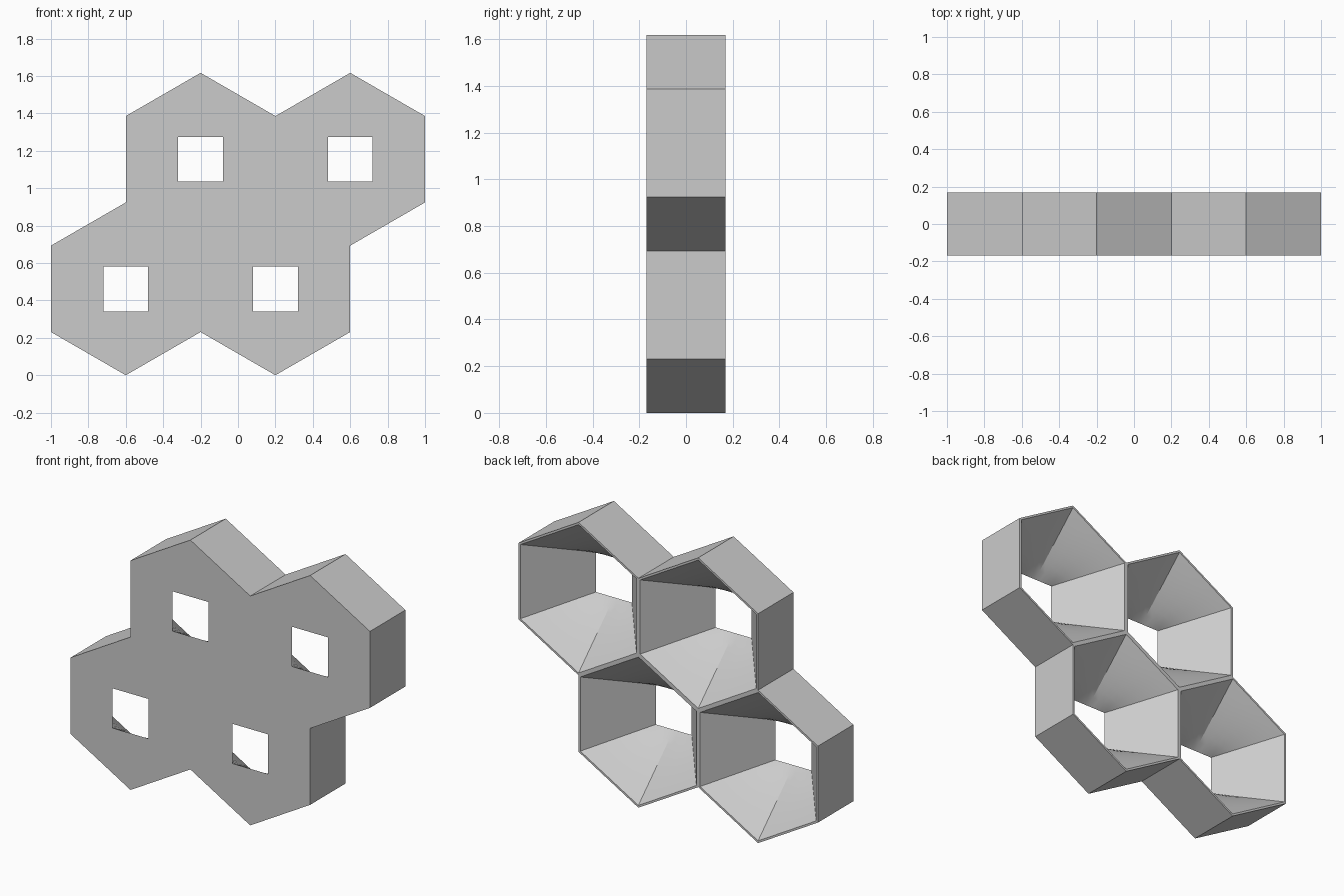
import bpy
import bmesh
import math
from mathutils import Vector

cube = bpy.data.objects.get("Cube")
if cube:
    bpy.data.objects.remove(cube, do_unlink=True)

APOTHEM = 0.4
RADIUS = APOTHEM / math.cos(math.pi / 6)
INNER = 0.388 / math.cos(math.pi / 6)
HALF_DEPTH = 0.169
HOLE = 0.12
SIDE_STEPS, DEPTH_STEPS = 4, 8

grey = bpy.data.materials.new("Plain grey")
grey.use_nodes = True
grey.diffuse_color = (0.6, 0.6, 0.6, 1)
grey.node_tree.nodes["Principled BSDF"].inputs["Base Color"].default_value = (0.6, 0.6, 0.6, 1)


def hexagon(r):
    """Six corners, clockwise from the top."""
    return [Vector((r * math.sin(i * math.pi / 3), r * math.cos(i * math.pi / 3)))
            for i in range(6)]


def divide(corners):
    """Split every side of a closed outline into equal steps."""
    return [a.lerp(b, s / SIDE_STEPS)
            for a, b in zip(corners, corners[1:] + corners[:1])
            for s in range(SIDE_STEPS)]


# Square opening with extra points in the middle of its top and bottom
square = divide([Vector((x * HOLE, z * HOLE)) for x, z in
                 ((0, 1), (1, 1), (1, -1), (0, -1), (-1, -1), (-1, 1))])
mouth = divide(hexagon(INNER))

# Two staggered rows of two cells
row = 1.5 * RADIUS
centres = [Vector((x, RADIUS + level * row))
           for level, xs in enumerate(((-0.6, 0.2), (-0.2, 0.6))) for x in xs]

bm = bmesh.new()
for c in centres:
    def ring(points, y):
        return [bm.verts.new((c.x + p.x, y, c.y + p.y)) for p in points]

    front = ring(hexagon(RADIUS), -HALF_DEPTH)
    back = ring(hexagon(RADIUS), HALF_DEPTH)

    # Funnel from the square opening to the hexagonal mouth
    loops = []
    for k in range(DEPTH_STEPS + 1):
        t = k / DEPTH_STEPS
        loops.append(ring([a.lerp(b, t) for a, b in zip(square, mouth)],
                          HALF_DEPTH * (2 * t - 1)))
    count = len(square)
    for a, b in zip(loops, loops[1:]):
        for i in range(count):
            j = (i + 1) % count
            bm.faces.new((a[i], a[j], b[j], b[i]))

    for i in range(6):
        j = (i + 1) % 6
        # Front plate and back rim
        for outer, inner in ((front, loops[0]), (back, loops[-1])):
            span = [inner[(i * SIDE_STEPS + s) % count] for s in range(SIDE_STEPS + 1)]
            bm.faces.new([outer[j], outer[i]] + span)
        # Outer wall, left out where two cells meet
        angle = math.pi / 3 * (i + 0.5)
        beyond = c + 2 * APOTHEM * Vector((math.sin(angle), math.cos(angle)))
        if all((beyond - other).length > 0.01 for other in centres):
            bm.faces.new((front[i], front[j], back[j], back[i]))

bmesh.ops.remove_doubles(bm, verts=bm.verts[:], dist=0.0005)
bmesh.ops.recalc_face_normals(bm, faces=bm.faces[:])
mesh = bpy.data.meshes.new("honeycomb_block")
bm.to_mesh(mesh)
bm.free()
mesh.materials.append(grey)
block = bpy.data.objects.new("honeycomb_block", mesh)
bpy.context.collection.objects.link(block)

bpy.ops.object.select_all(action="DESELECT")
block.select_set(True)
bpy.context.view_layer.objects.active = block
bpy.ops.object.shade_smooth_by_angle(angle=math.radians(20))
